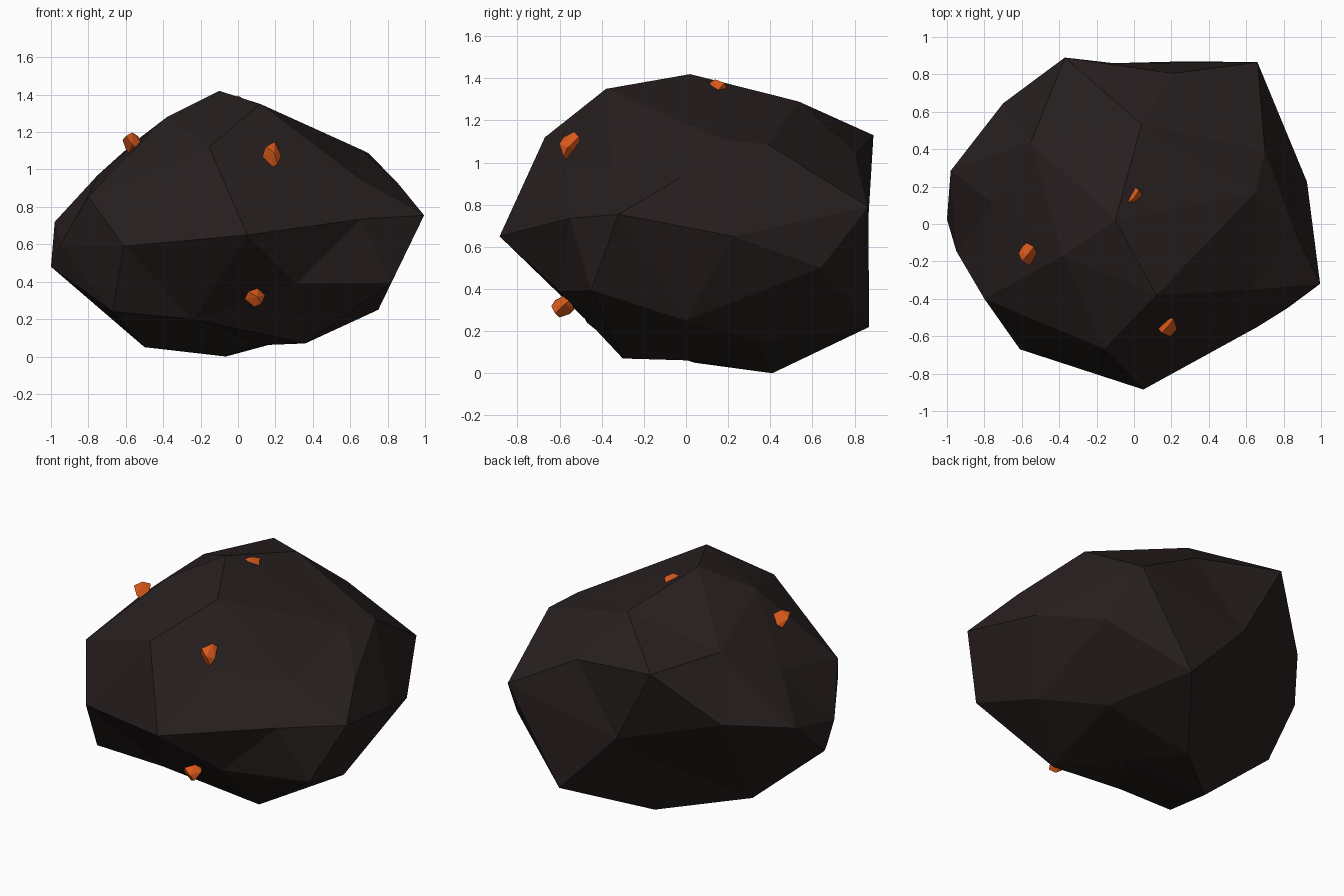
import bpy, bmesh, random
from mathutils import Vector

if "Cube" in bpy.data.objects:
    bpy.data.objects.remove(bpy.data.objects["Cube"])

random.seed(4)


def material(name, rgb):
    m = bpy.data.materials.new(name)
    m.diffuse_color = (*rgb, 1)
    m.use_nodes = True
    m.node_tree.nodes["Principled BSDF"].inputs["Base Color"].default_value = m.diffuse_color
    return m


rock_mat = material("dark basalt", (0.021, 0.0137, 0.0137))
ore_mat = material("orange ore", (0.69, 0.10, 0.011))


def hull_object(name, points, mat, centre, blend):
    """Wrap points in triangles; blend > 0 keeps slightly hollow corners too."""
    bm = bmesh.new()
    for p in points:
        d = Vector(p) - centre
        bm.verts.new(centre + d / d.length ** blend)
    bm.verts.index_update()
    real = {v: Vector(p) for v, p in zip(bm.verts, points)}
    bmesh.ops.convex_hull(bm, input=bm.verts[:])
    for v in [v for v in bm.verts if not v.link_faces]:
        bm.verts.remove(v)
    for v in bm.verts:
        v.co = real[v]
    bmesh.ops.recalc_face_normals(bm, faces=bm.faces[:])
    me = bpy.data.meshes.new(name)
    bm.to_mesh(me)
    bm.free()
    me.materials.append(mat)
    ob = bpy.data.objects.new(name, me)
    bpy.context.collection.objects.link(ob)
    return ob


# Boulder: its corner points, crown to base
corners = [
    (-.10, .02, 1.42), (.12, -.38, 1.35), (-.38, -.17, 1.28), (.04, .535, 1.29),
    (-.155, -.67, 1.12), (.65, .17, 1.11), (.70, .39, 1.085), (.21, .805, 1.04),
    (-.37, .89, 1.13), (-.55, .44, 1.15), (-.75, .11, .97), (-.80, -.40, .855),
    (.22, -.57, .99), (.64, -.35, .955), (.856, -.03, .925),
    (.05, -.885, .65), (.995, -.32, .755), (.66, -.55, .735), (-.61, -.67, .59),
    (-.98, .285, .72), (-1.0, .025, .48), (-.95, -.145, .60), (-.70, .645, .80),
    (-.11, .86, .64), (.66, .865, .79), (.925, .225, .65), (.75, .64, .50),
    (.82, -.45, .395), (.31, -.60, .39), (-.67, -.47, .24), (-.24, -.42, .20),
    (.75, 0, .25), (.29, .87, .22), (.49, .35, .15), (-.17, .68, .47),
    (.36, -.30, .07), (-.50, .04, .05), (-.065, .41, 0), (.11, .04, .06),
]
hull_object("boulder", corners, rock_mat, Vector((0, 0, .65)), 0.9)

# Ore crystals: small faceted lumps half sunk in the surface (centre, half size)
crystals = [
    ((.18, -.545, 1.075), (.05, .057, .072)),
    ((.09, -.585, .315), (.055, .055, .05)),
    ((-.567, -.16, 1.143), (.05, .06, .055)),
    ((-.005, .147, 1.35), (.05, .055, .045)),
    ((-.72, -.43, .80), (.04, .04, .04)),
]
for i, (c, s) in enumerate(crystals):
    pts = []
    for axis in range(3):
        for sign in (-1, 1):
            p = [random.uniform(-.35, .35) for _ in range(3)]
            p[axis] = sign
            pts.append([c[k] + s[k] * p[k] for k in range(3)])
    for q in ((1, 1, 1), (-1, -1, 1), (1, -1, -1), (-1, 1, -1)):
        pts.append([c[k] + s[k] * .65 * q[k] for k in range(3)])
    hull_object(f"ore_crystal_{i + 1}", pts, ore_mat, Vector(c), 0)
